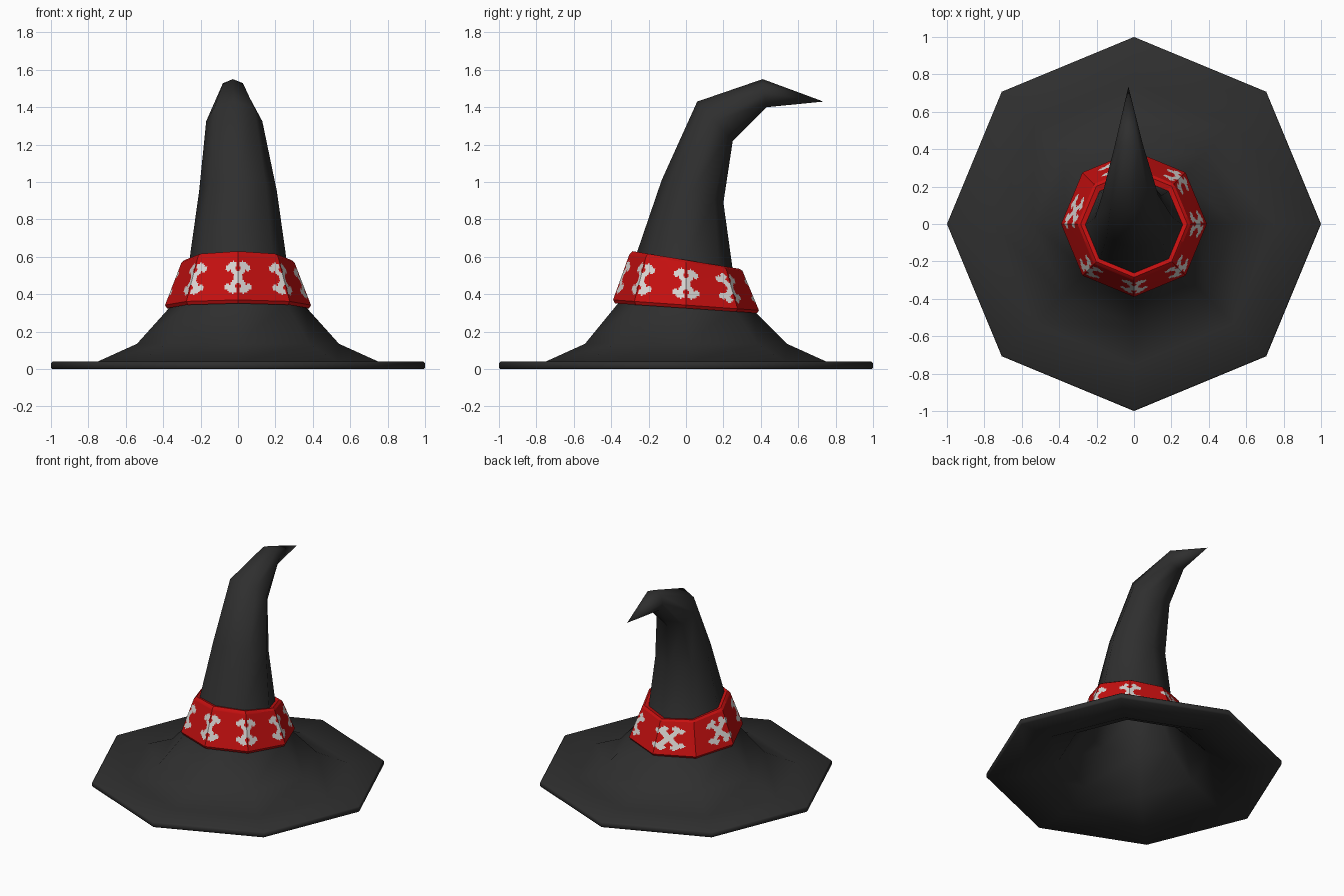
import bpy, bmesh, math
from mathutils import Vector

if "Cube" in bpy.data.objects:
    bpy.data.objects.remove(bpy.data.objects["Cube"])

SIDES = 8


def material(name, rgb):
    m = bpy.data.materials.new(name)
    m.diffuse_color = (*rgb, 1)
    m.use_nodes = True
    m.node_tree.nodes["Principled BSDF"].inputs["Base Color"].default_value = m.diffuse_color
    return m


black = material("charcoal felt", (0.028, 0.028, 0.028))
red = material("red ribbon", (0.56, 0.005, 0.005))
white = material("bone white", (0.68, 0.66, 0.64))


def ring_point(ring, a):
    """Ring = centre x, y, z, x radius, y radius, z tilt along y."""
    cx, cy, cz, rx, ry, tilt = ring
    return Vector((cx + rx * math.cos(a), cy + ry * math.sin(a), cz + tilt * math.sin(a)))


def octagon_ring(ring, split=1):
    """Points round an octagon, each straight side cut into equal pieces."""
    pts = []
    step = math.tau / SIDES
    for i in range(SIDES):
        p, q = ring_point(ring, i * step), ring_point(ring, (i + 1) * step)
        pts += [p.lerp(q, j / split) for j in range(split)]
    return pts


def flat(r, z, tilt=0.0):
    return (0, 0, z, r, r, tilt)


def bridge(bm, a, b):
    n = len(a)
    return [bm.faces.new((a[i], a[(i + 1) % n], b[(i + 1) % n], b[i])) for i in range(n)]


def finish(bm, name, mats, angle):
    bmesh.ops.recalc_face_normals(bm, faces=bm.faces)
    me = bpy.data.meshes.new(name)
    bm.to_mesh(me)
    bm.free()
    for m in mats:
        me.materials.append(m)
    ob = bpy.data.objects.new(name, me)
    bpy.context.collection.objects.link(ob)
    bpy.ops.object.select_all(action='DESELECT')
    ob.select_set(True)
    bpy.context.view_layer.objects.active = ob
    bpy.ops.object.shade_smooth_by_angle(angle=math.radians(angle))
    return ob


# Hat: hollow underside, brim edge, then the bent crown up to its tip
hat_rings = [
    (0, 0.03, 0.92, 0.17, 0.13, -0.05), flat(0.22, 0.56, -0.04), flat(0.33, 0.30, -0.03),
    flat(0.51, 0.11), flat(0.73, 0.0), flat(0.992, 0.0),
    flat(1.0, 0.008), flat(1.0, 0.032), flat(0.992, 0.04), flat(0.75, 0.04),
    flat(0.54, 0.135), flat(0.36, 0.335, -0.02),
    (0, -0.005, 0.58, 0.26, 0.255, -0.05),
    (0, 0.035, 0.95, 0.208, 0.165, -0.06),
    (-0.02, 0.155, 1.325, 0.15, 0.095, -0.105),
    (-0.027, 0.42, 1.475, 0.076, 0.01, -0.075),
]
bm = bmesh.new()
loops = [[bm.verts.new(p) for p in octagon_ring(r)] for r in hat_rings]
for a, b in zip(loops, loops[1:]):
    bridge(bm, a, b)
bm.faces.new(loops[0])
tip = bm.verts.new((-0.03, 0.735, 1.43))
for i in range(SIDES):
    bm.faces.new((loops[-1][i], loops[-1][(i + 1) % SIDES], tip))
finish(bm, "hat_body", [black], 50)

# Crossbones rule: u runs round the band, v up it, both from a bone centre
BONES = [(-135, 1), (-90, 1), (-45, 1), (0, 1), (45, 1.1), (104, 1.6), (168, 1.3)]


def in_crossbones(u, v):
    ex, ey = 0.040, 0.062
    length = math.hypot(ex, ey)
    for s in (1, -1):
        along = (u * s * ex + v * ey) / length
        across = (u * s * ey - v * ex) / length
        if abs(along) < length and abs(across) < 0.014:
            return True
        if math.hypot(abs(along) - length, abs(across) - 0.016) < 0.018:
            return True
    return False


def is_bone(az, v):
    for centre, stretch in BONES:
        d = (az - math.radians(centre) + math.pi) % math.tau - math.pi
        if in_crossbones(d * 0.33 / stretch, v):
            return True
    return False


# Hat band: tilted tapered ribbon, outer wall finely cut so bones follow it
SPLIT, ROWS = 32, 30
low, high = flat(0.39, 0.342, -0.028), flat(0.302, 0.57, -0.045)
bm = bmesh.new()
lows, highs = octagon_ring(low, SPLIT), octagon_ring(high, SPLIT)
wall = [[bm.verts.new(p.lerp(q, r / ROWS)) for p, q in zip(lows, highs)]
        for r in range(ROWS + 1)]
for r in range(ROWS):
    v = ((r + 0.5) / ROWS - 0.5) * 0.25
    for f in bridge(bm, wall[r], wall[r + 1]):
        c = f.calc_center_median()
        if is_bone(math.atan2(c.y, c.x), v):
            f.material_index = 1
# Rolled hems and the inside of the band
rim = [wall[-1]]
for ring in (flat(0.285, 0.583, -0.047), flat(0.25, 0.575, -0.047),
             flat(0.345, 0.33, -0.026), flat(0.38, 0.325, -0.026)):
    rim.append([bm.verts.new(p) for p in octagon_ring(ring, SPLIT)])
rim.append(wall[0])
for a, b in zip(rim, rim[1:]):
    bridge(bm, a, b)
finish(bm, "hat_band", [red, white], 30)
